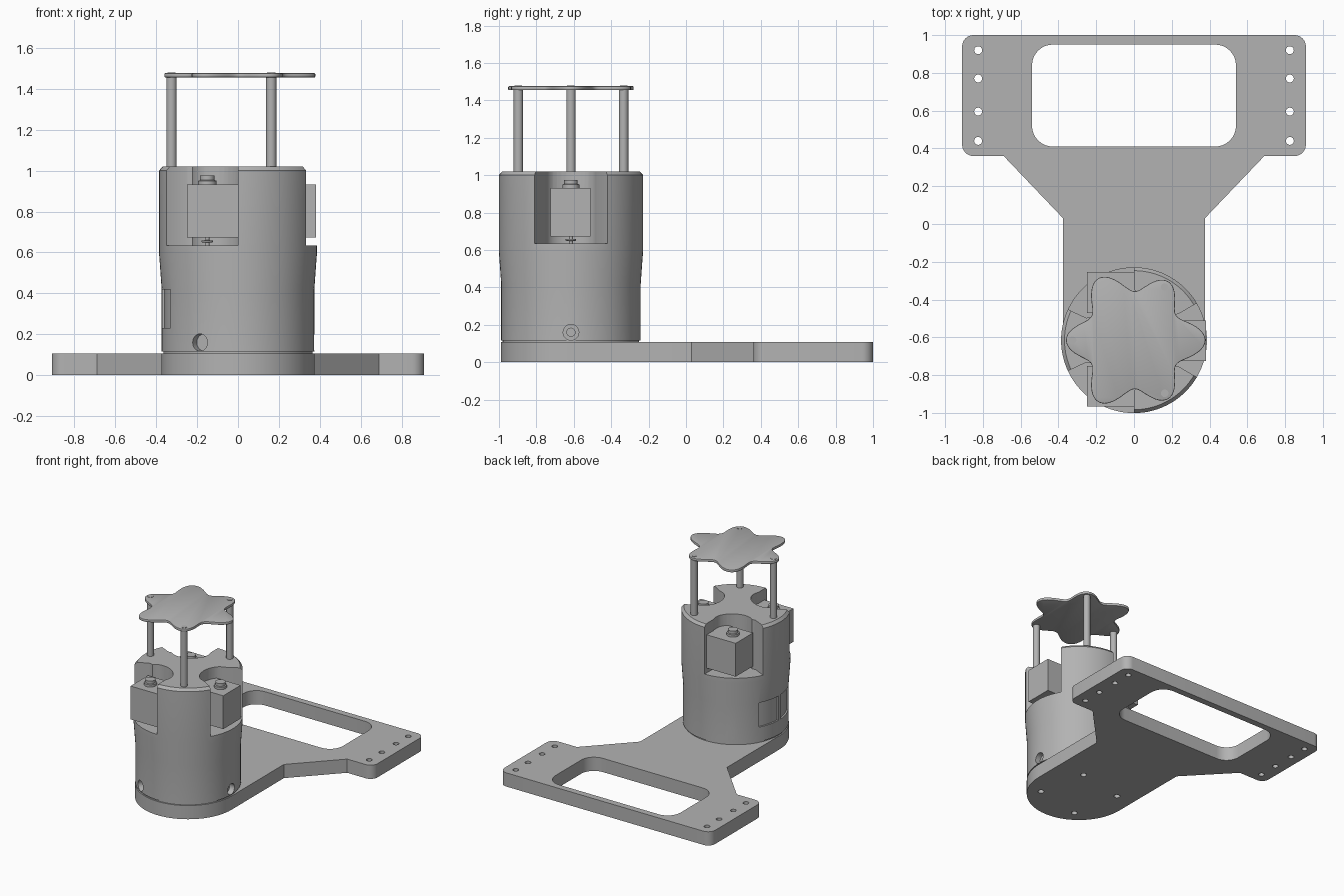
import bpy, bmesh, math
from math import cos, sin, pi, radians
from mathutils import Vector, Matrix

if "Cube" in bpy.data.objects:
    bpy.data.objects.remove(bpy.data.objects["Cube"])

grey = bpy.data.materials.new("plain grey")
grey.use_nodes = True
GREY = (0.45, 0.45, 0.45, 1)
grey.diffuse_color = GREY
grey.node_tree.nodes["Principled BSDF"].inputs["Base Color"].default_value = GREY

CY = -0.615  # drum axis


def finish(name, bm):
    bmesh.ops.recalc_face_normals(bm, faces=bm.faces)
    mesh = bpy.data.meshes.new(name)
    bm.to_mesh(mesh)
    bm.free()
    ob = bpy.data.objects.new(name, mesh)
    mesh.materials.append(grey)
    bpy.context.collection.objects.link(ob)
    return ob


def prism(name, outline, z0, z1):
    bm = bmesh.new()
    face = bm.faces.new([bm.verts.new((x, y, z0)) for x, y in outline])
    top = bmesh.ops.extrude_face_region(bm, geom=[face])["geom"]
    bmesh.ops.translate(bm, vec=(0, 0, z1 - z0),
                        verts=[v for v in top if isinstance(v, bmesh.types.BMVert)])
    return finish(name, bm)


def circle(x, y, r, n=24):
    return [(x + r * cos(2 * pi * i / n), y + r * sin(2 * pi * i / n)) for i in range(n)]


def cylinder(name, x, y, r, z0, z1):
    return prism(name, circle(x, y, r), z0, z1)


def lathe(name, profile, x, y, steps=96):
    bm = bmesh.new()
    verts = [bm.verts.new((x + r, y, z)) for r, z in profile]
    edges = [bm.edges.new(pair) for pair in zip(verts, verts[1:])]
    bmesh.ops.spin(bm, geom=verts + edges, cent=(x, y, 0), axis=(0, 0, 1),
                   angle=2 * pi, steps=steps)
    bmesh.ops.remove_doubles(bm, verts=bm.verts, dist=1e-4)
    return finish(name, bm)


def rounded(corners):
    """Corners are (x, y, radius); only right angles get a radius."""
    out = []
    for i, (x, y, r) in enumerate(corners):
        p = Vector((x, y))
        if not r:
            out.append((x, y))
            continue
        u = (Vector(corners[i - 1][:2]) - p).normalized()
        v = (Vector(corners[(i + 1) % len(corners)][:2]) - p).normalized()
        for k in range(9):
            t = k / 8 * pi / 2
            q = p + (u + v) * r - v * r * cos(t) - u * r * sin(t)
            out.append((q.x, q.y))
    return out


def cut(target, cutter):
    mod = target.modifiers.new("cut", "BOOLEAN")
    mod.operation, mod.solver, mod.object = "DIFFERENCE", "EXACT", cutter
    bpy.context.view_layer.objects.active = target
    bpy.ops.object.modifier_apply(modifier=mod.name)
    bpy.data.objects.remove(cutter)


def smooth(ob):
    bpy.ops.object.select_all(action="DESELECT")
    ob.select_set(True)
    bpy.context.view_layer.objects.active = ob
    bpy.ops.object.shade_smooth_by_angle(angle=radians(30))


def polar(r, deg):
    return r * cos(radians(deg)), CY + r * sin(radians(deg))


# Base plate: round foot, flared neck and wide rounded head
arc = [(*polar(0.375, a), 0) for a in range(-85, 1, 5)]
half = arc + [(0.375, 0.03, 0), (0.69, 0.36, 0), (0.91, 0.36, 0.06), (0.91, 1.0, 0.06)]
full = [(0, CY - 0.375, 0)] + half + [(-x, y, r) for x, y, r in reversed(half)]
plate = prism("base_plate", rounded(full), 0, 0.107)
slot = [(-0.54, 0.41, 0.11), (0.54, 0.41, 0.11), (0.54, 0.95, 0.11), (-0.54, 0.95, 0.11)]
cut(plate, prism("slot_cutter", rounded(slot), -0.1, 0.3))
for x in (-0.825, 0.825):
    for y in (0.44, 0.595, 0.77, 0.92):
        cut(plate, cylinder("hole_cutter", x, y, 0.021, -0.1, 0.3))
for k in range(4):
    cut(plate, cylinder("foot_hole_cutter", *polar(0.275, 57 + 90 * k), 0.022, -0.1, 0.07))
smooth(plate)

# Drum: turned body
drum = lathe("drum", [(0, 0.105), (0.365, 0.105), (0.365, 0.117), (0.373, 0.117),
                      (0.373, 0.42), (0.386, 0.6), (0.386, 1.0), (0.368, 1.02),
                      (0, 1.02)], 0, CY)

# Three scooped bays leaving a hub and three columns
for mid, lo, hi in ((0, -30.5, 30.5), (120, 90, 155), (240, 205, 270)):
    outline = [polar(0.6, a) for a in (lo, mid, hi)]
    rot = Matrix.Rotation(radians(mid), 2)
    outline.append(polar(0.28, hi))
    for k in range(1, 16):
        t = k / 16 * pi
        p = rot @ Vector((0.235 - 0.1 * sin(t), 0.135 * cos(t)))
        outline.append((p.x, p.y + CY))
    outline.append(polar(0.28, lo))
    cut(drum, prism("bay_cutter", outline, 0.635, 1.2))

# Cable ports near the foot, stepped inward
for a in (0, 120, 240):
    for r, inner in ((0.042, 0.33), (0.022, 0.26)):
        bm = bmesh.new()
        bmesh.ops.create_cone(bm, cap_ends=True, segments=24, radius1=r, radius2=r, depth=0.2)
        x, y = polar(inner + 0.1, a)
        bm.transform(Matrix.Translation((x, y, 0.16)) @ Matrix.Rotation(radians(a), 4, "Z")
                     @ Matrix.Rotation(pi / 2, 4, "Y"))
        cut(drum, finish("port_cutter", bm))

# Two shallow rectangular pockets on the flank
for lo, hi in ((151, 179), (183, 208)):
    steps = [lo + (hi - lo) * i / 8 for i in range(9)]
    ring = [polar(0.36, a) for a in steps] + [polar(0.42, a) for a in reversed(steps)]
    cut(drum, prism("pocket_cutter", ring, 0.23, 0.42))
smooth(drum)

# Motors: block, stepped knob on top and spindle disc below
for label, x0, x1, y0, y1, kx, ky in (
        ("left", 0.12, 0.38, -0.11, 0.105, 0.28, 0),
        ("back", -0.25, 0.005, 0.145, 0.36, -0.15, 0.25),
        ("front", -0.25, 0.005, -0.352, -0.137, -0.15, -0.25)):
    y0, y1, ky = y0 + CY, y1 + CY, ky + CY
    prism(label + "_motor", [(x0, y0), (x1, y0), (x1, y1), (x0, y1)], 0.672, 0.932)
    smooth(lathe(label + "_motor_knob", [(0, 0.92), (0.045, 0.92), (0.045, 0.95),
                 (0.036, 0.953), (0.036, 0.975), (0, 0.975)], kx, ky, 24))
    smooth(lathe(label + "_motor_spindle", [(0, 0.635), (0.01, 0.635), (0.01, 0.648),
                 (0.028, 0.65), (0.028, 0.658), (0.01, 0.66), (0.01, 0.68),
                 (0, 0.68)], kx, ky, 24))

# Posts with caps
for label, a in (("back", 60), ("right", 180), ("front", 300)):
    x, y = polar(0.325, a)
    smooth(cylinder(label + "_post", x, y, 0.025, 1.0, 1.46))
    smooth(cylinder(label + "_post_cap", x, y, 0.02, 1.46, 1.479))

# Six-lobed top plate
lobes = []
for i in range(144):
    a = 360 * i / 144
    r = 0.314 + 0.055 * cos(radians(6 * a)) + 0.009 * cos(radians(3 * a))
    lobes.append(polar(r, a))
top = prism("lobed_top_plate", lobes, 1.455, 1.476)
bevel = top.modifiers.new("bevel", "BEVEL")
bevel.width, bevel.segments, bevel.limit_method = 0.005, 2, "ANGLE"
bevel.angle_limit = radians(60)
bpy.context.view_layer.objects.active = top
bpy.ops.object.modifier_apply(modifier=bevel.name)
smooth(top)
